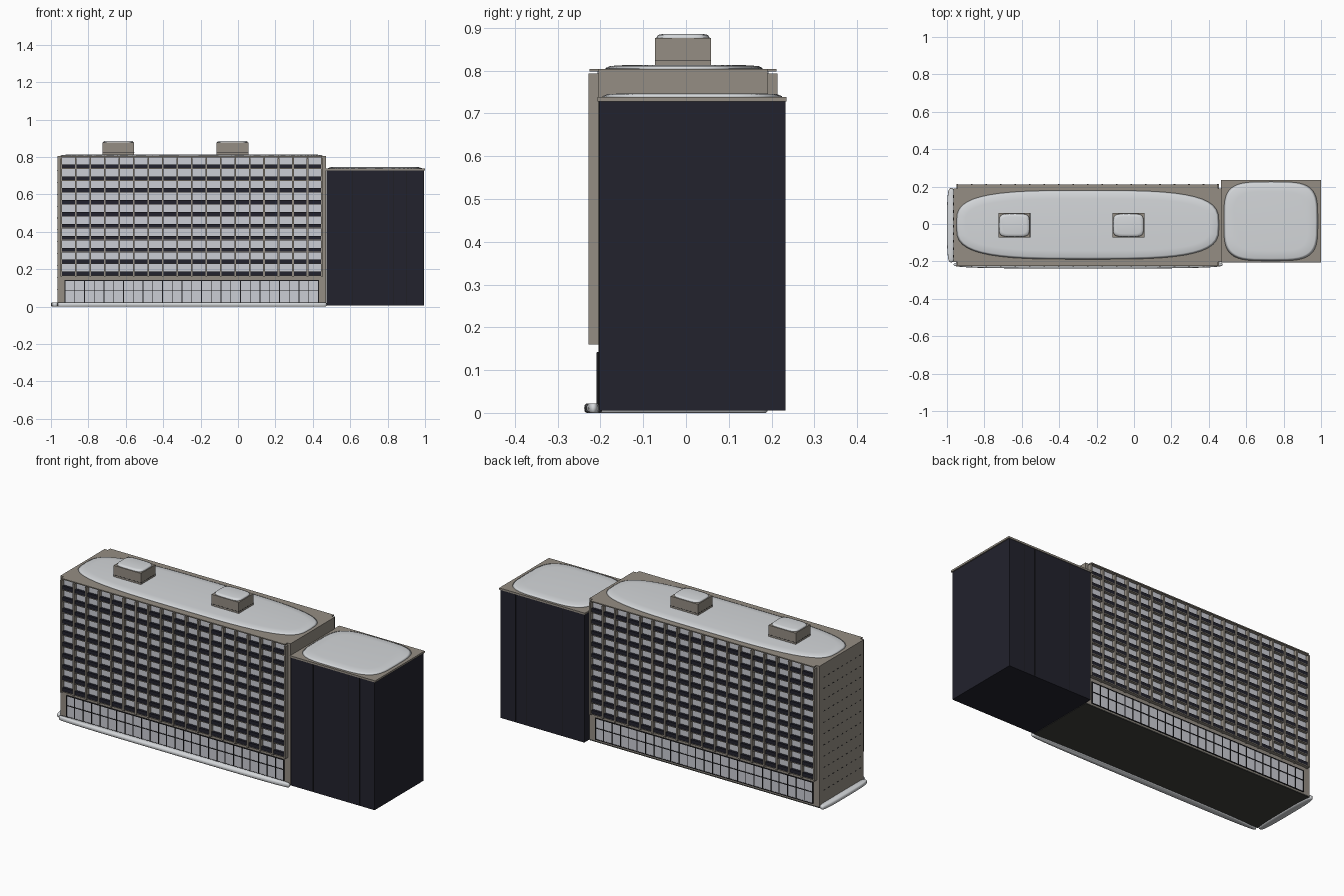
import bpy, bmesh, math
from mathutils import Matrix, Vector

if "Cube" in bpy.data.objects:
    bpy.data.objects.remove(bpy.data.objects["Cube"])


def material(name, rgb):
    m = bpy.data.materials.new(name)
    m.diffuse_color = (*rgb, 1)
    m.use_nodes = True
    m.node_tree.nodes["Principled BSDF"].inputs["Base Color"].default_value = m.diffuse_color
    return m


CONCRETE = material("warm grey concrete", (0.30, 0.27, 0.23))
NAVY = material("dark navy cladding", (0.016, 0.016, 0.026))
GLASS = material("pale window glass", (0.60, 0.61, 0.66))
FRAME = material("near black frame", (0.012, 0.012, 0.014))
SNOW = material("snow white", (0.66, 0.68, 0.70))
BASE = material("dark base grey", (0.05, 0.05, 0.045))


def finish(name, bm, mat):
    bmesh.ops.recalc_face_normals(bm, faces=bm.faces)
    me = bpy.data.meshes.new(name)
    bm.to_mesh(me)
    bm.free()
    me.materials.append(mat)
    ob = bpy.data.objects.new(name, me)
    bpy.context.collection.objects.link(ob)
    return ob


def boxes(name, mat, items):
    """One mesh made of axis-aligned boxes (x0, x1, y0, y1, z0, z1)."""
    bm = bmesh.new()
    for x0, x1, y0, y1, z0, z1 in items:
        mid = Vector(((x0 + x1) / 2, (y0 + y1) / 2, (z0 + z1) / 2))
        size = (abs(x1 - x0), abs(y1 - y0), abs(z1 - z0), 1)
        bmesh.ops.create_cube(bm, size=1, matrix=Matrix.Translation(mid) @ Matrix.Diagonal(size))
    return finish(name, bm, mat)


def snow(name, x0, x1, y0, y1, z0, z1, power, n=48):
    """Low rounded pillow with a superellipse outline."""
    bm = bmesh.new()
    cx, cy, rx, ry = (x0 + x1) / 2, (y0 + y1) / 2, (x1 - x0) / 2, (y1 - y0) / 2
    rings = []
    for inset, h in ((0.25, 0), (0.06, 0.15), (0, 0.5), (0.06, 0.85), (0.25, 1)):
        d = inset * min(rx, ry)
        ring = []
        for i in range(n):
            a = 2 * math.pi * i / n
            c, s = math.cos(a), math.sin(a)
            px = math.copysign(abs(c) ** (2 / power), c) * (rx - d)
            py = math.copysign(abs(s) ** (2 / power), s) * (ry - d)
            ring.append(bm.verts.new((cx + px, cy + py, z0 + (z1 - z0) * h)))
        rings.append(ring)
    for lo, hi in zip(rings, rings[1:]):
        for i in range(n):
            bm.faces.new((lo[i], lo[(i + 1) % n], hi[(i + 1) % n], hi[i]))
    bm.faces.new(rings[0])
    bm.faces.new(rings[-1])
    ob = finish(name, bm, SNOW)
    for p in ob.data.polygons:
        p.use_smooth = True
    return ob


# Main slab block
CY, HALF = -0.007, 0.197
L, R = -0.965, 0.47
boxes("main_block", CONCRETE, [(L, R, CY - HALF, CY + HALF, 0.012, 0.804)])
boxes("main_base", BASE, [(L, R, CY - HALF, CY + HALF, 0.005, 0.012)])

# Facade grid, mirrored on front and back
BAYS, FLOORS = 18, 10
X0, X1, Z0, PITCH = -0.945, 0.45, 0.165, 0.0637
BAY = (X1 - X0) / BAYS


def facade(side, label):
    def y(depth):
        return CY + side * (HALF + depth)

    windows, spandrels, ledges = [], [], []
    for f in range(FLOORS):
        z = Z0 + f * PITCH
        for b in range(BAYS):
            a, c = X0 + b * BAY + 0.005, X0 + (b + 1) * BAY - 0.005
            windows.append((a, c, y(-0.002), y(0.003), z + 0.022, z + 0.0615))
            spandrels.append((a, c, y(-0.002), y(0.017), z + 0.002, z + 0.022))
        ledges.append((X0, X1, y(-0.002), y(0.019), z - 0.002, z + 0.002))
    ledges.append((X0, X1, y(-0.002), y(0.021), 0.798, 0.804))
    boxes(label + "_windows", GLASS, windows)
    boxes(label + "_spandrels", NAVY, spandrels)
    boxes(label + "_ledges", CONCRETE, ledges)
    boxes(label + "_fins", CONCRETE,
          [(X0 + b * BAY - 0.005, X0 + b * BAY + 0.005, y(-0.002), y(0.0235), 0.16, 0.793)
           for b in range(BAYS + 1)])

    # Ground floor glazing with dark mullions
    g0, g1, cols = -0.925, 0.43, 26
    boxes(label + "_lobby_glass", GLASS, [(g0, g1, y(-0.002), y(0.002), 0.02, 0.141)])
    bars = [(g0 + (g1 - g0) * i / cols - 0.002, g0 + (g1 - g0) * i / cols + 0.002,
             y(-0.002), y(0.005), 0.02, 0.141) for i in range(cols + 1)]
    bars += [(g0, g1, y(-0.002), y(0.0045), z - 0.002, z + 0.002) for z in (0.021, 0.085, 0.14)]
    boxes(label + "_lobby_mullions", FRAME, bars)


facade(-1, "front")
facade(1, "back")

# Dashed joints on the blank end wall
boxes("end_wall_slits", FRAME,
      [(L - 0.0015, L + 0.002, -0.18 + i * 0.04, -0.165 + i * 0.04, z, z + 0.003)
       for i in range(9) for z in [0.09 + k * 0.0637 for k in range(11)]])

# Dark annex with thin panel joints and a concrete cap
AX0, AX1, AY0, AY1 = 0.472, 0.994, -0.203, 0.232
boxes("annex_block", NAVY, [(AX0, AX1, AY0, AY1, 0.006, 0.728)])
boxes("annex_panel_joints", FRAME,
      [(x - 0.0015, x + 0.0015, AY0 - 0.001, AY1 + 0.001, 0.01, 0.728) for x in (0.61, 0.83, 0.90)])
boxes("annex_cap", CONCRETE, [(0.466, 1.0, -0.207, 0.235, 0.728, 0.738)])

# Rooftop plant rooms with snow
for tag, x in (("left", -0.64), ("right", -0.03)):
    boxes(tag + "_plant_room", CONCRETE, [(x - 0.085, x + 0.085, -0.072, 0.058, 0.80, 0.876)])
    boxes(tag + "_plant_room_joint", FRAME,
          [(x - 0.0855, x + 0.0855, -0.0725, 0.0585, 0.822, 0.824)])
    snow(tag + "_plant_room_snow", x - 0.082, x + 0.082, -0.069, 0.055, 0.868, 0.886, 4.5)

# Roof snow and ground snowbanks
snow("main_roof_snow", -0.95, 0.455, -0.189, 0.18, 0.798, 0.813, 3.4)
snow("annex_roof_snow", 0.48, 0.983, -0.197, 0.226, 0.732, 0.747, 4)
snow("front_snowbank", -0.965, 0.475, -0.238, -0.195, 0.0, 0.022, 3.4)
snow("end_snowbank", -1.0, -0.955, -0.205, 0.192, 0.0, 0.022, 3.4)
